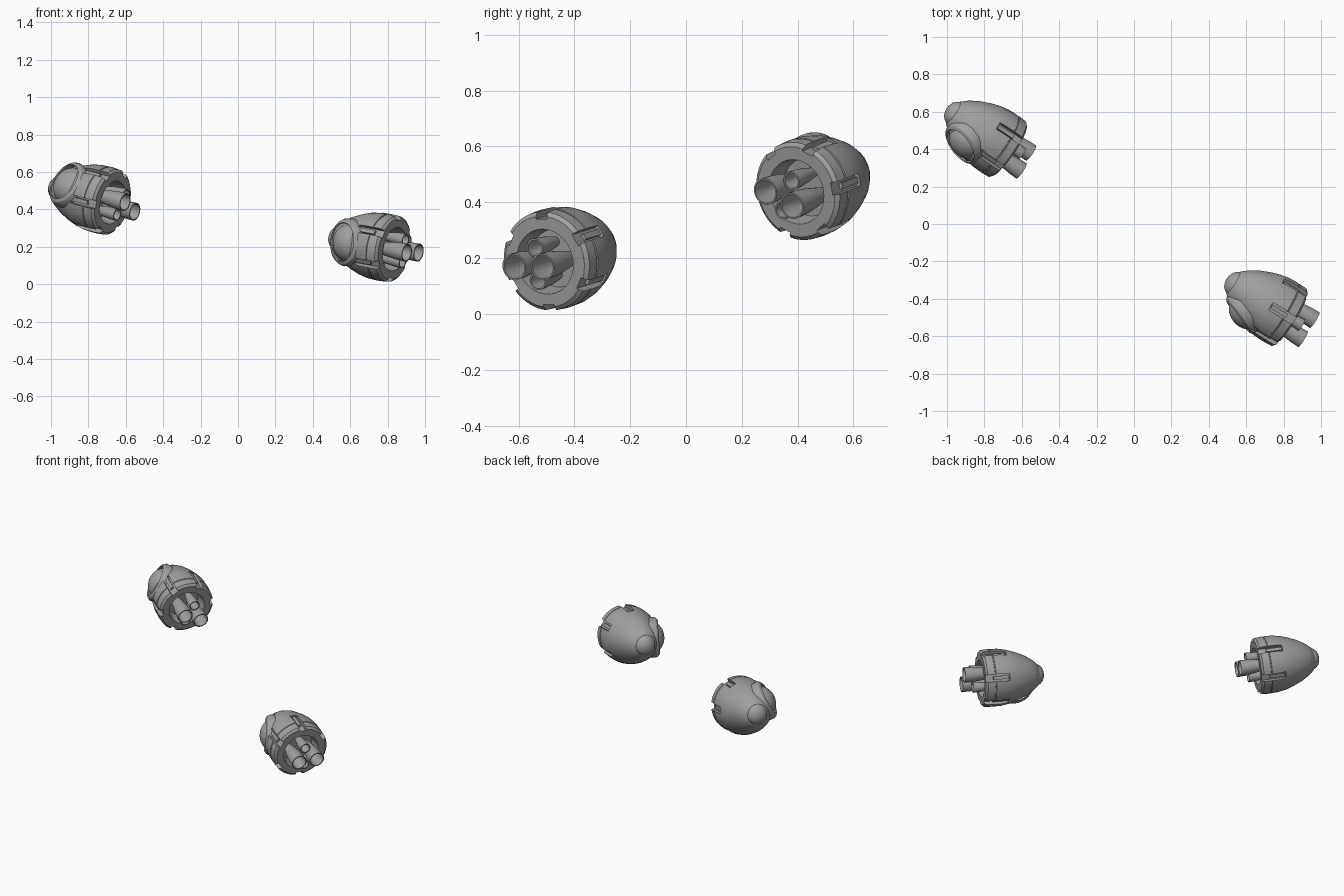
import bpy, bmesh, math
from mathutils import Matrix, Vector

cube = bpy.data.objects.get("Cube")
if cube:
    bpy.data.objects.remove(cube)

grey = bpy.data.materials.new("hull_grey")
grey.use_nodes = True
grey.diffuse_color = (0.35, 0.35, 0.35, 1)
grey.node_tree.nodes["Principled BSDF"].inputs["Base Color"].default_value = grey.diffuse_color


def finish(bm, name, matrix, smooth=True):
    bmesh.ops.remove_doubles(bm, verts=bm.verts, dist=0.0001)
    bmesh.ops.recalc_face_normals(bm, faces=bm.faces)
    mesh = bpy.data.meshes.new(name)
    bm.to_mesh(mesh)
    bm.free()
    mesh.materials.append(grey)
    obj = bpy.data.objects.new(name, mesh)
    bpy.context.collection.objects.link(obj)
    obj.matrix_world = matrix
    if smooth:
        smooth_by_angle(obj)
    return obj


def activate(obj):
    bpy.ops.object.select_all(action='DESELECT')
    obj.select_set(True)
    bpy.context.view_layer.objects.active = obj


def smooth_by_angle(obj):
    activate(obj)
    bpy.ops.object.shade_smooth_by_angle(angle=math.radians(30))


def lathe(name, profile, matrix, segments=48, closed=False):
    """Spin (radius, height) points about the local z axis."""
    bm = bmesh.new()
    verts = [bm.verts.new((r, 0, z)) for r, z in profile]
    pairs = list(zip(verts, verts[1:] + verts[:1]))
    edges = [bm.edges.new(p) for p in (pairs if closed else pairs[:-1])]
    bmesh.ops.spin(bm, geom=verts + edges, axis=(0, 0, 1), cent=(0, 0, 0),
                   angle=math.tau, steps=segments, use_duplicate=False)
    return finish(bm, name, matrix)


def radial_boxes(name, matrix, r0, r1, width, z0, z1):
    """Six boxes spaced evenly about the axis."""
    bm = bmesh.new()
    for k in range(6):
        place = (Matrix.Rotation(math.radians(30 + 60 * k), 4, 'Z')
                 @ Matrix.Translation(((r0 + r1) / 2, 0, (z0 + z1) / 2))
                 @ Matrix.Diagonal((r1 - r0, width, z1 - z0, 1)))
        bmesh.ops.create_cube(bm, size=1, matrix=place)
    return finish(bm, name, matrix, False)


# Hull: hollow stern, thick rim, seam, bullet body and nose cap
HULL = [(0, .08), (.105, .08), (.118, 0), (.165, 0), (.179, .012), (.182, .058),
        (.178, .06), (.178, .064), (.182, .066), (.18, .12), (.171, .17),
        (.155, .22), (.13, .28), (.1, .33), (.072, .363), (.066, .366),
        (.06, .38), (.045, .395), (.024, .404), (0, .407)]


def bell(radius, top, bottom):
    """Open bell with a thin wall."""
    length = top - bottom
    outer = [(radius * (.5 + .5 * math.sin(t * math.pi / 2)), top - t * length)
             for t in (0, .25, .5, .75, 1)]
    inner = [(r - .006, z) for r, z in reversed(outer[1:])]
    return outer + inner + [(0, top - .02), (0, top)]


def dome(radius, height):
    steps = [i * math.pi / 20 for i in range(11)]
    return [(radius * math.cos(a), height * math.sin(a)) for a in steps]


def build_pod(side, stern, rear, dome_side):
    up = -Vector(rear).normalized()
    out = Vector(dome_side)
    out = (out - up * out.dot(up)).normalized()
    frame = Matrix((out, up.cross(out), up)).transposed().to_4x4()
    frame = Matrix.Translation(stern) @ frame

    hull = lathe(side + "_hull", HULL, frame, 60)
    cutter = radial_boxes(side + "_slot_cutter", frame, .155, .25, .046, -.05, .155)
    cutter.hide_render = True
    cut = hull.modifiers.new("slots", 'BOOLEAN')
    cut.operation, cut.object, cut.solver = 'DIFFERENCE', cutter, 'EXACT'
    activate(hull)
    bpy.ops.object.modifier_apply(modifier=cut.name)
    bpy.data.objects.remove(cutter)
    smooth_by_angle(hull)

    # Rails lying in the slots
    radial_boxes(side + "_slot_rails", frame, .145, .168, .022, .05, .15)

    # Viewport collar and bubble
    tilt = frame @ Matrix.Translation((.09, 0, .225)) @ Matrix.Rotation(math.radians(68), 4, 'Y')
    lathe(side + "_viewport_collar", [(.128, 0), (.128, .03), (.12, .046), (.104, .056), (.1, .05)], tilt)
    lathe(side + "_viewport_dome", dome(.104, .09), tilt)

    # Two long main nozzles and two short ones
    for s, word in ((1, "upper"), (-1, "lower")):
        lathe(f"{side}_{word}_main_nozzle", bell(.049, .085, -.115),
              frame @ Matrix.Translation((.06 * s, 0, 0)), 28, True)
        lathe(f"{side}_{word}_small_nozzle", bell(.034, .085, -.06),
              frame @ Matrix.Translation((0, .06 * s, 0)), 24, True)


build_pod("right", (-.67, .395, .437), (.81, -.55, -.21), (-.42, -.75, .41))
build_pod("left", (.838, -.505, .187), (.84, -.52, -.16), (-.53, -.85, 0))
